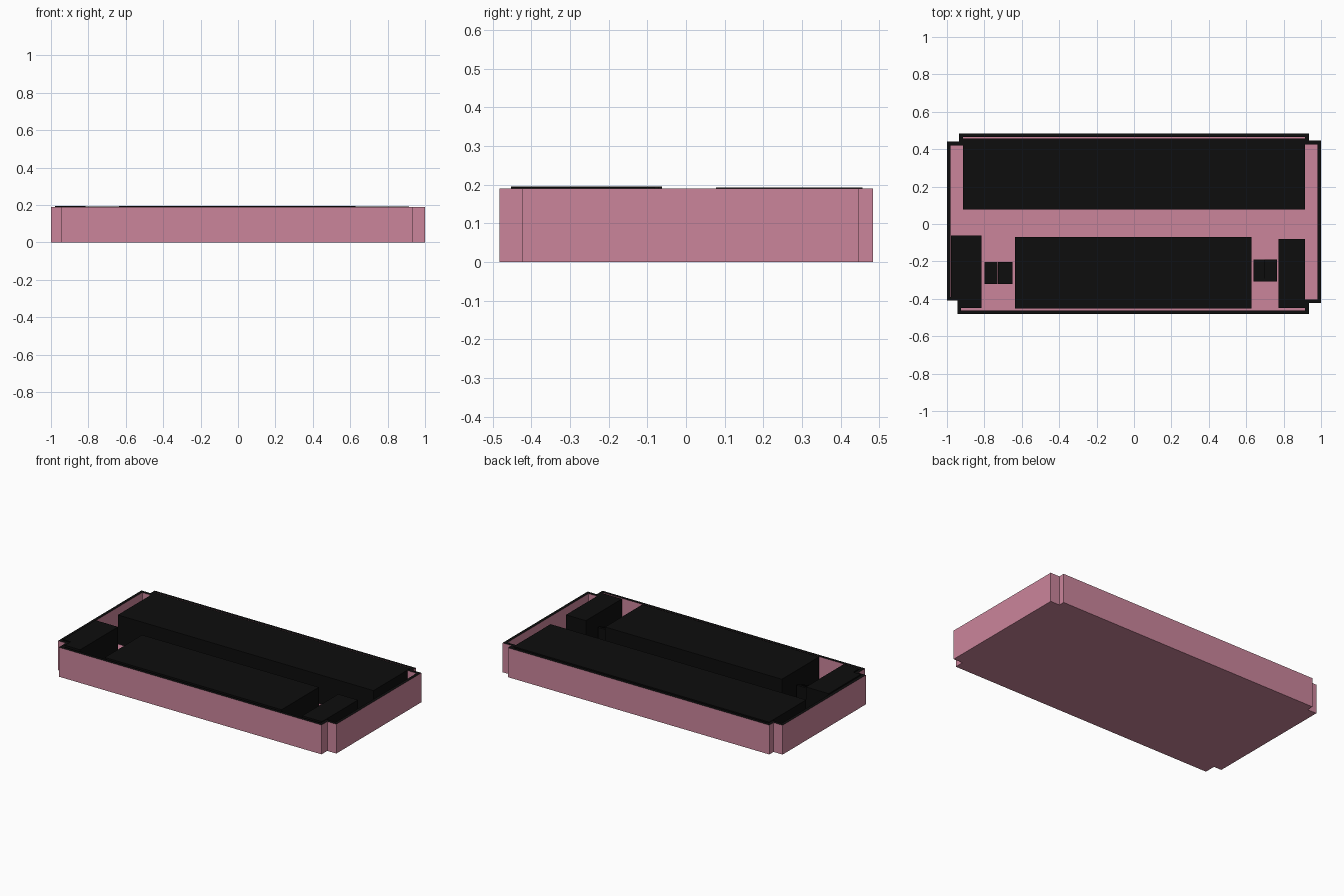
import bpy, bmesh

if "Cube" in bpy.data.objects:
    bpy.data.objects.remove(bpy.data.objects["Cube"])


def material(name, color):
    m = bpy.data.materials.new(name)
    m.diffuse_color = color
    m.use_nodes = True
    m.node_tree.nodes["Principled BSDF"].inputs["Base Color"].default_value = m.diffuse_color
    return m


PINK = material("pink", (0.60, 0.235, 0.33, 1))
BLACK = material("black", (0.004, 0.004, 0.004, 1))
FLOOR = 0.005
WALL = 0.19


def finish(name, bm, mats):
    bmesh.ops.recalc_face_normals(bm, faces=bm.faces)
    me = bpy.data.meshes.new(name)
    bm.to_mesh(me)
    bm.free()
    for m in mats:
        me.materials.append(m)
    ob = bpy.data.objects.new(name, me)
    bpy.context.collection.objects.link(ob)
    return ob


def prism(name, pts, z0, z1, mat):
    bm = bmesh.new()
    face = bm.faces.new([bm.verts.new((x, y, z0)) for x, y in pts])
    ext = bmesh.ops.extrude_face_region(bm, geom=[face], use_keep_orig=True)
    for v in ext["geom"]:
        if isinstance(v, bmesh.types.BMVert):
            v.co.z = z1
    return finish(name, bm, [mat])


def rect(x0, x1, y0, y1):
    return [(x0, y0), (x1, y0), (x1, y1), (x0, y1)]


def outline(t):
    # cross-shaped plan with notched corners, inset by t
    l, r, b, f = -1 + t, 1 - t, 0.484 - t, -0.482 + t
    fl, fr, bl, br = -0.945 + t, 0.935 - t, -0.935 + t, 0.935 - t
    lf, lb, rf, rb = -0.41 + t, 0.441 - t, -0.423 + t, 0.446 - t
    return [(fl, f), (fr, f), (fr, rf), (r, rf), (r, rb), (br, rb),
            (br, b), (bl, b), (bl, lb), (l, lb), (l, lf), (fl, lf)]


# floor slab
prism("floor", outline(0.004), 0, FLOOR, PINK)

# perimeter wall with a black top edge
bm = bmesh.new()
rings = [[bm.verts.new((x, y, z)) for x, y in outline(t)]
         for t, z in ((0, 0), (0, WALL), (0.02, WALL), (0.02, 0))]
for k in range(4):
    a, b = rings[k], rings[(k + 1) % 4]
    for i in range(12):
        j = (i + 1) % 12
        f = bm.faces.new((a[i], a[j], b[j], b[i]))
        f.material_index = 1 if k == 1 else 0
finish("perimeter_wall", bm, [PINK, BLACK])

# solid black blocks
prism("back_block", rect(-0.915, 0.915, 0.078, 0.456), FLOOR, 0.193, BLACK)
prism("front_block", rect(-0.637, 0.628, -0.452, -0.07), FLOOR, 0.195, BLACK)
prism("right_block", rect(0.773, 0.915, -0.448, -0.08), FLOOR, 0.193, BLACK)
prism("left_block", [(-0.925, -0.45), (-0.815, -0.45), (-0.815, -0.062),
                     (-0.978, -0.062), (-0.978, -0.39), (-0.925, -0.39)],
      FLOOR, 0.196, BLACK)


# paired stair flights in the gaps between the blocks
def flight(name, x0, x1, y0, y1, low, high, steps=8):
    pts = [(y0, FLOOR)]
    for i in range(steps):
        z = low + (high - low) * (i + 1) / steps
        pts += [(y0 + (y1 - y0) * i / steps, z), (y0 + (y1 - y0) * (i + 1) / steps, z)]
    pts.append((y1, FLOOR))
    bm = bmesh.new()
    a, b = [[bm.verts.new((x, y, z)) for y, z in pts] for x in (x0, x1)]
    bm.faces.new(a)
    bm.faces.new(b)
    for i in range(len(pts)):
        j = (i + 1) % len(pts)
        bm.faces.new((a[i], a[j], b[j], b[i]))
    finish(name, bm, [BLACK])


for side, x0, xm, x1, y0, y1 in (("left", -0.80, -0.728, -0.65, -0.322, -0.202),
                                 ("right", 0.638, 0.698, 0.764, -0.307, -0.19)):
    flight(side + "_lower_stair", x0, xm - 0.001, y1, y0, FLOOR, 0.06)
    flight(side + "_upper_stair", xm + 0.001, x1, y0, y1, 0.06, 0.11)
